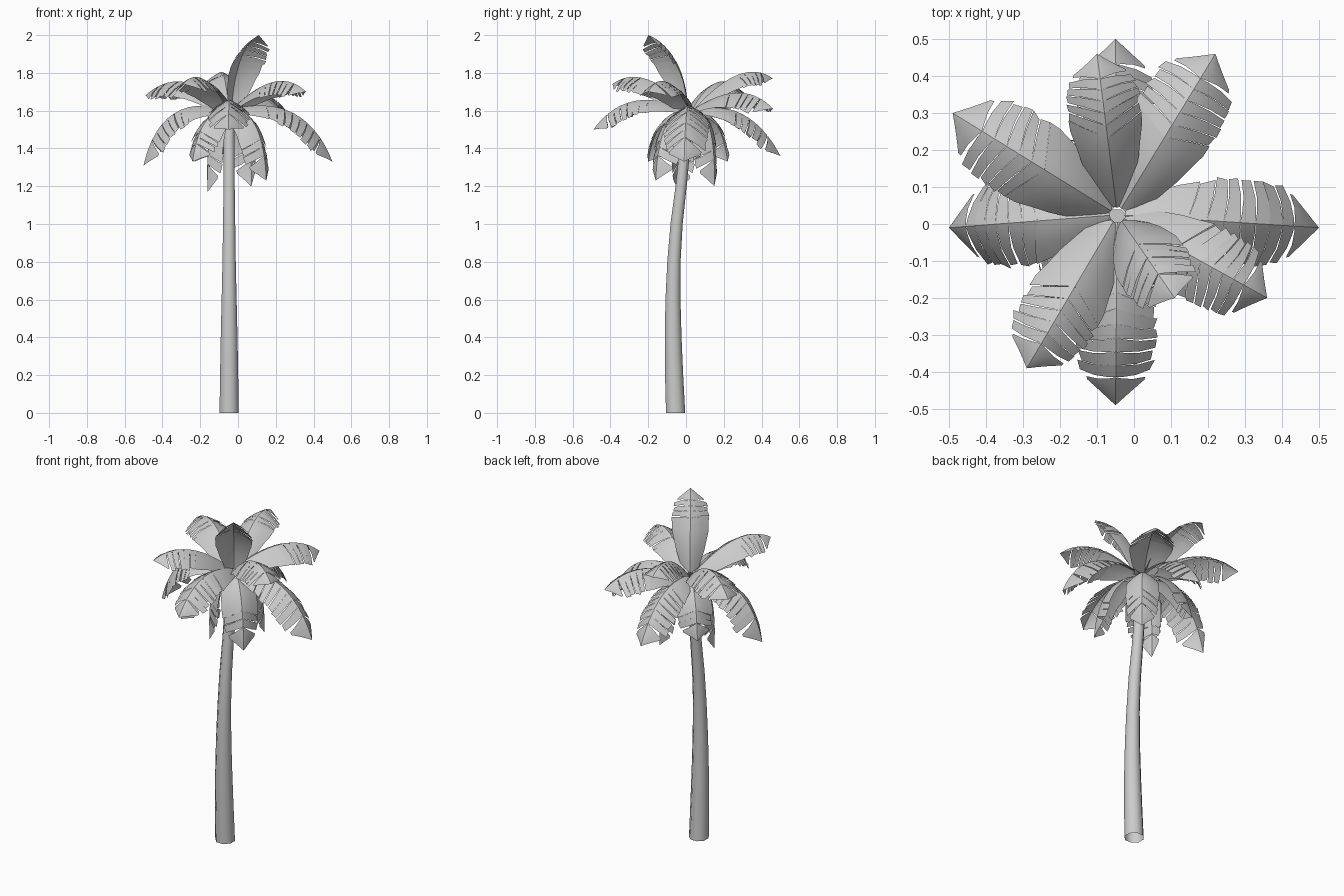
import bpy, bmesh, math, random
from mathutils import Vector

random.seed(4)
cube = bpy.data.objects.get("Cube")
if cube:
    bpy.data.objects.remove(cube, do_unlink=True)

grey = bpy.data.materials.new("plain_grey")
grey.use_nodes = True
COLOUR = (0.6, 0.6, 0.6, 1)
grey.diffuse_color = COLOUR
grey.node_tree.nodes["Principled BSDF"].inputs["Base Color"].default_value = COLOUR


def finish(name, bm, angle):
    mesh = bpy.data.meshes.new(name)
    bm.to_mesh(mesh)
    bm.free()
    obj = bpy.data.objects.new(name, mesh)
    bpy.context.collection.objects.link(obj)
    mesh.materials.append(grey)
    bpy.ops.object.select_all(action="DESELECT")
    obj.select_set(True)
    bpy.context.view_layer.objects.active = obj
    bpy.ops.object.shade_smooth_by_angle(angle=math.radians(angle))


def interpolate(points, u):
    for (a, va), (b, vb) in zip(points, points[1:]):
        if u <= b:
            return va + (vb - va) * (u - a) / (b - a)
    return points[-1][1]


# Trunk: tapered tube, open below, along a gentle bend
def build_trunk(sides=8):
    path = [(0, -.055, .055), (.2, -.063, .052), (.4, -.068, .048), (.6, -.069, .043),
            (.8, -.064, .038), (1.0, -.05, .035), (1.2, -.026, .032), (1.4, -.006, .031), (1.55, .012, .03)]
    bm = bmesh.new()
    rings = []
    for z, y, r in path:
        ring = []
        for k in range(sides):
            a = math.tau * (k + .5) / sides
            ring.append(bm.verts.new((-.047 + r * math.cos(a), y + r * math.sin(a), z)))
        rings.append(ring)
    for low, high in zip(rings, rings[1:]):
        for k in range(sides):
            n = (k + 1) % sides
            bm.faces.new((low[k], low[n], high[n], high[k]))
    bm.faces.new(rings[-1])
    finish("trunk", bm, 50)


# Frond: arched, drooping sheet whose outer part is slit into leaflets
WIDTH = [(0, .4), (.14, .74), (.32, .97), (.58, 1), (.8, .88)]
TIP_WIDTH = [(0, .72), (.2, .7), (1, 0)]
ACROSS = (0, .2, .6, 1)
TIP_START = .8
SLANT = .08


def build_frond(name, root, bend, tip, half, first_slit):
    side = Vector((tip.y - root.y, root.x - tip.x, 0)).normalized()
    bm = bmesh.new()

    def place(u, t, s, width, sag):
        p = root * (1 - u) ** 2 + bend * 2 * u * (1 - u) + tip * u * u
        tangent = ((bend - root) * (1 - u) + (tip - bend) * u).normalized()
        normal = side.cross(tangent)
        w = t * width
        return p + side * s * w * .92 - normal * (.3 * w + .3 * w * t + sag * t)

    def patch(s, start, stop, sag=0):
        # start and stop are (position, forward slant, width)
        a, b = [[bm.verts.new(place(u + slant * t, t, s, w, sag)) for t in ACROSS]
                for u, slant, w in (start, stop)]
        for j in range(len(ACROSS) - 1):
            quad = [a[j], b[j], b[j + 1], a[j + 1]]
            bm.faces.new(quad if s > 0 else quad[::-1])

    count = 10
    for s in (1, -1):
        for i in range(count):
            u0, u1 = TIP_START * i / count, TIP_START * (i + 1) / count
            w0, w1 = half * interpolate(WIDTH, u0), half * interpolate(WIDTH, u1)
            lean0, lean1 = SLANT * min(1, i / 4), SLANT * min(1, (i + 1) / 4)
            sag = 0
            if i >= first_slit:
                lean1 -= random.uniform(.006, .018)
                w0 *= random.uniform(.92, 1.04)
                w1 *= random.uniform(.9, 1.02)
                sag = random.uniform(0, .01)
            patch(s, (u0, lean0, w0), (u1, lean1, w1), sag)
        # Pointed end piece
        steps = 5
        for i in range(steps):
            start, stop = [(TIP_START + (1 - TIP_START) * f, (SLANT + .01) * (1 - f),
                            half * interpolate(TIP_WIDTH, f)) for f in (i / steps, (i + 1) / steps)]
            patch(s, start, stop)
    bmesh.ops.remove_doubles(bm, verts=bm.verts, dist=.0004)
    bmesh.ops.dissolve_degenerate(bm, edges=bm.edges, dist=.0002)
    finish(name, bm, 40)


build_trunk()

# Tip position, bend height, bend reach, half width, first slit leaflet
CROWN = Vector((-.045, .025, 1.61))
FRONDS = {
    "left_frond": ((.50, -.01, 1.33), 1.70, .7, .13, 3),
    "right_frond": ((-.50, -.01, 1.31), 1.70, .76, .13, 4),
    "front_frond": ((-.05, -.49, 1.50), 1.745, .62, .12, 4),
    "back_frond": ((-.05, .50, 1.36), 1.67, .62, .12, 4),
    "back_left_frond": ((.22, .46, 1.61), 1.78, .6, .13, 5),
    "back_upper_frond": ((-.10, .46, 1.77), 1.89, .58, .11, 5),
    "back_right_frond": ((-.49, .30, 1.68), 1.86, .52, .13, 5),
    "front_right_frond": ((-.29, -.39, 1.74), 1.86, .57, .12, 5),
    "front_left_frond": ((.36, -.20, 1.70), 1.85, .58, .12, 4),
    "upright_frond": ((.11, -.20, 2.0), 1.93, .14, .11, 6),
    "low_front_right_frond": ((-.24, -.20, 1.33), 1.60, .75, .11, 8),
    "low_front_left_frond": ((.15, -.16, 1.23), 1.60, .85, .11, 8),
    "low_back_left_frond": ((.07, .15, 1.20), 1.60, .95, .1, 8),
    "low_back_right_frond": ((-.23, .22, 1.33), 1.60, .75, .11, 8),
    "low_right_frond": ((-.16, -.04, 1.17), 1.58, 1.0, .08, 8),
}
for name, (end, bend_z, reach, half, first_slit) in FRONDS.items():
    tip = Vector(end)
    out = Vector((tip.x - CROWN.x, tip.y - CROWN.y, 0))
    root = CROWN + out.normalized() * .02
    bend = root + out * reach
    bend.z = bend_z
    build_frond(name, root, bend, tip, half, first_slit)
